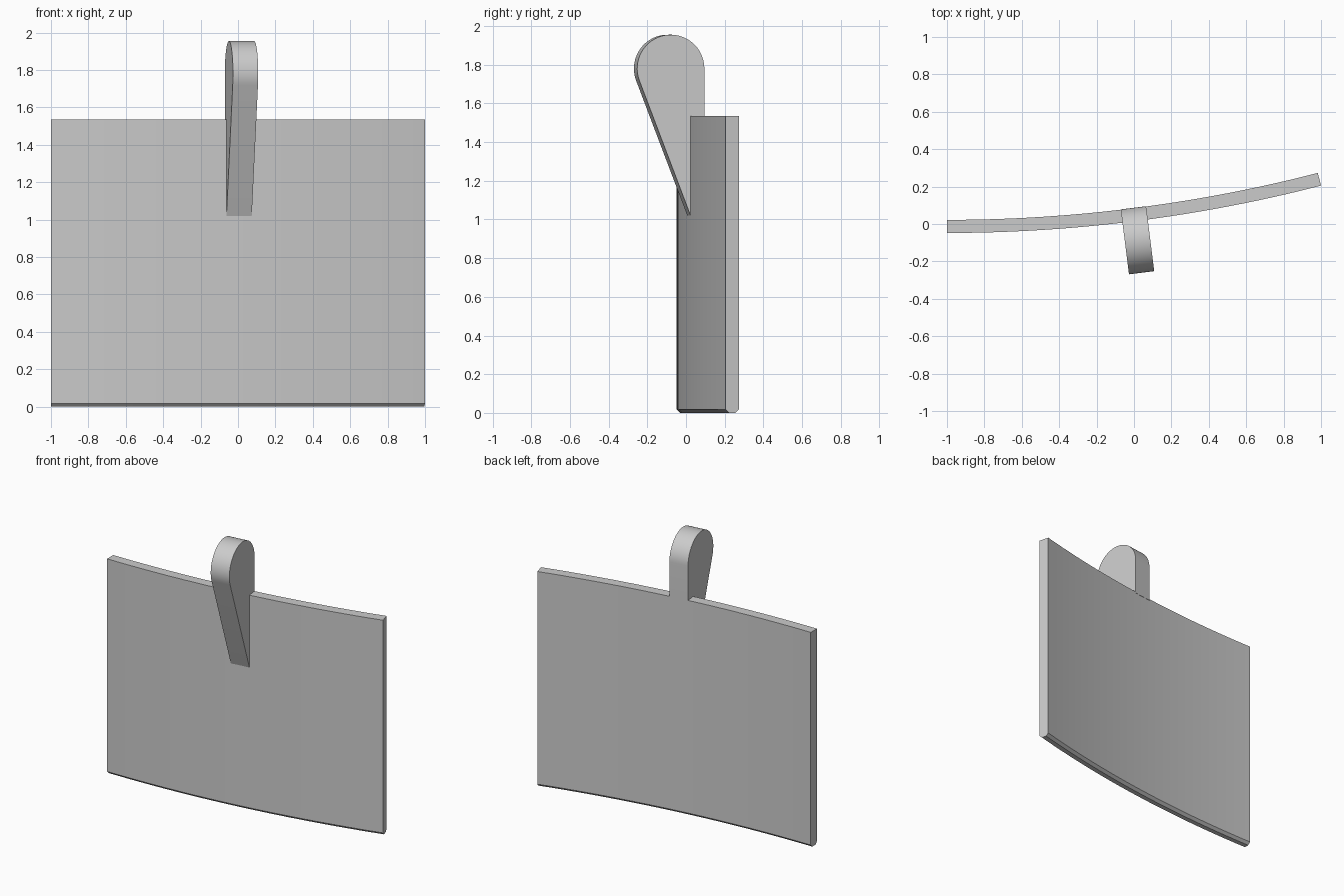
import bpy, bmesh, math
from mathutils import Matrix

if "Cube" in bpy.data.objects:
    bpy.data.objects.remove(bpy.data.objects["Cube"])

grey = bpy.data.materials.new("plain_grey")
grey.diffuse_color = (0.6, 0.6, 0.6, 1)
grey.use_nodes = True
grey.node_tree.nodes["Principled BSDF"].inputs["Base Color"].default_value = grey.diffuse_color


def finish(name, bm):
    bmesh.ops.recalc_face_normals(bm, faces=bm.faces)
    mesh = bpy.data.meshes.new(name)
    bm.to_mesh(mesh)
    bm.free()
    mesh.materials.append(grey)
    obj = bpy.data.objects.new(name, mesh)
    bpy.context.collection.objects.link(obj)
    bpy.ops.object.select_all(action='DESELECT')
    obj.select_set(True)
    bpy.context.view_layer.objects.active = obj
    bpy.ops.object.shade_smooth_by_angle(angle=math.radians(30))
    return obj


def skin(bm, rings):
    """Join equal closed rings into a capped solid."""
    loops = [[bm.verts.new(p) for p in ring] for ring in rings]
    n = len(loops[0])
    for a, b in zip(loops, loops[1:]):
        for i in range(n):
            j = (i + 1) % n
            bm.faces.new((a[i], a[j], b[j], b[i]))
    bm.faces.new(loops[0])
    bm.faces.new(loops[-1])


# Curved plate: a section with chamfered bottom edges swept along an arc
R, T, H, C = 8.03, 0.07, 1.535, 0.018
YC = R - 0.048
SWEEP = math.asin(2 / R)
section = [(R, C), (R, H), (R - T, H), (R - T, C), (R - T + C, 0), (R - C, 0)]
bm = bmesh.new()
STEPS = 24
skin(bm, [[(-1 + r * math.sin(a), YC - r * math.cos(a), z) for r, z in section]
          for a in (SWEEP * i / STEPS for i in range(STEPS + 1))])
finish("curved_plate", bm)

# Rounded tab: teardrop profile (depth from the back face, height), set square to the arc
rad, cz = 0.175, 1.78
toe_v, toe_z = T, 1.015
dv, dz = toe_v - rad, toe_z - cz
tangent = math.atan2(dz, dv) - math.acos(rad / math.hypot(dv, dz)) + 2 * math.pi
# arc runs from the straight back, over the top, to the sloping front
start, end = math.pi, tangent - 2 * math.pi
if end < -math.pi:
    end += 2 * math.pi
alt = math.atan2(dz, dv) + math.acos(rad / math.hypot(dv, dz))
end = max(end, alt)
profile = [(rad + rad * math.cos(a), cz + rad * math.sin(a))
           for a in (start + (end - start) * i / 32 for i in range(33))]
profile += [(toe_v, toe_z), (toe_v - 0.03, toe_z), (toe_v - 0.03, H - 0.01), (0, H - 0.01)]
bm = bmesh.new()
skin(bm, [[(x, -v, z) for v, z in profile] for x in (-0.068, 0.068)])
turn = math.asin(1 / R)
bm.transform(Matrix.Translation((-0.003, 0.0865, 0)) @ Matrix.Rotation(turn, 4, 'Z'))
finish("rounded_tab", bm)
